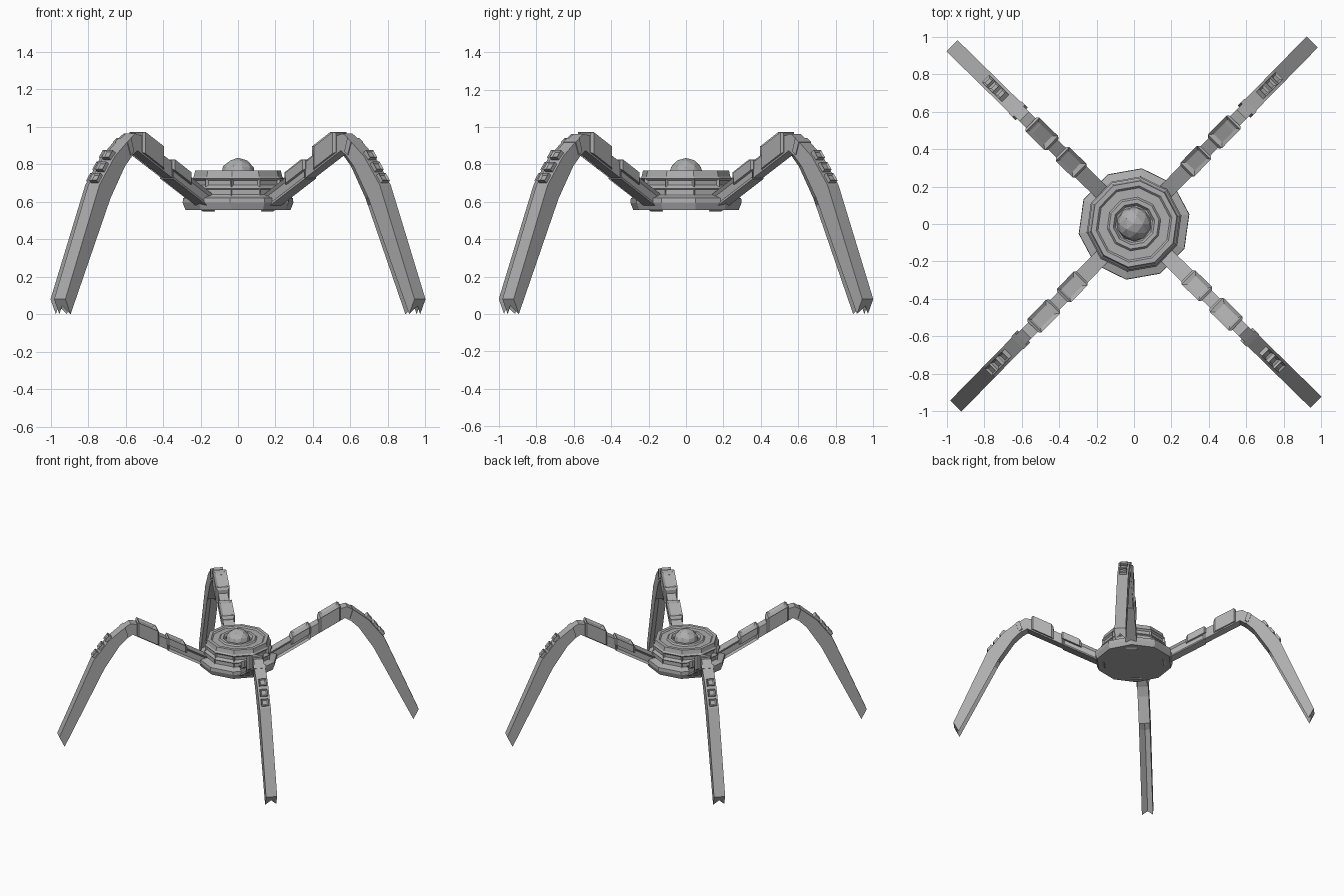
import bpy, bmesh, math
from mathutils import Matrix, Vector

if "Cube" in bpy.data.objects:
    bpy.data.objects.remove(bpy.data.objects["Cube"])

grey = bpy.data.materials.new("hull_grey")
grey.diffuse_color = (0.42, 0.42, 0.42, 1)
grey.use_nodes = True
grey.node_tree.nodes["Principled BSDF"].inputs["Base Color"].default_value = grey.diffuse_color
LEG_ANGLE = math.radians(45.6)


def finish(name, bm, turn=0.0):
    bmesh.ops.recalc_face_normals(bm, faces=bm.faces)
    me = bpy.data.meshes.new(name)
    bm.to_mesh(me)
    bm.free()
    me.materials.append(grey)
    ob = bpy.data.objects.new(name, me)
    ob.rotation_euler.z = turn
    bpy.context.collection.objects.link(ob)
    return ob


def four_legs(name, bm):
    """Link one leg part four times around the body."""
    first = finish(name, bm, LEG_ANGLE)
    for i in range(1, 4):
        ob = first.copy()
        ob.name = f"{name}_{i + 1}"
        ob.rotation_euler.z = LEG_ANGLE + i * math.pi / 2
        bpy.context.collection.objects.link(ob)


def loft(sections):
    """Bridge equal-length rings of points and cap both ends."""
    bm = bmesh.new()
    rings = [[bm.verts.new(p) for p in s] for s in sections]
    n = len(rings[0])
    for a, b in zip(rings, rings[1:]):
        for i in range(n):
            j = (i + 1) % n
            bm.faces.new((a[i], a[j], b[j], b[i]))
    bm.faces.new(rings[0])
    bm.faces.new(rings[-1])
    bmesh.ops.recalc_face_normals(bm, faces=bm.faces)
    return bm


def beam(r0, r1, low, high, half, taper=0.0):
    """Box following the rising upper leg; low/high are offsets from its top line."""
    def top(r):
        return 0.665 + 0.55 * (r - 0.28)

    def ring(r, shrink):
        h = half - shrink
        a, b = top(r) + low, top(r) + high - shrink
        return [(r, -h, a), (r, h, a), (r, h, b), (r, -h, b)]
    if not taper:
        return loft([ring(r0, 0), ring(r1, 0)])
    return loft([ring(r0, taper), ring(r0 + taper, 0), ring(r1 - taper, 0), ring(r1, taper)])


def inset(bm, rule, thickness, depth):
    bm.normal_update()
    faces = [f for f in bm.faces if rule(f)]
    bmesh.ops.inset_individual(bm, faces=faces, thickness=thickness, depth=depth, use_even_offset=True)


# Ten-sided body turned from a profile
profile = [(0.285, 0.557), (0.30, 0.595), (0.298, 0.62), (0.258, 0.632), (0.256, 0.672),
           (0.25, 0.677), (0.25, 0.725), (0.24, 0.735), (0.232, 0.767), (0.205, 0.767),
           (0.195, 0.757), (0.145, 0.757), (0.135, 0.768), (0.112, 0.768), (0.10, 0.75)]
bm = loft([[(r * math.cos(math.radians(10 + 36 * k)), r * math.sin(math.radians(10 + 36 * k)), z)
            for k in range(10)] for r, z in profile])
# Recessed slots and panels around the side
inset(bm, lambda f: 0.69 < f.calc_center_median().z < 0.71 and abs(f.normal.z) < 0.3, 0.012, -0.012)
inset(bm, lambda f: 0.645 < f.calc_center_median().z < 0.66 and abs(f.normal.z) < 0.3, 0.006, -0.006)
finish("body", bm)

# Faceted dome
bm = bmesh.new()
bmesh.ops.create_icosphere(bm, subdivisions=2, radius=0.094)
bmesh.ops.transform(bm, matrix=Matrix.Translation((0, 0, 0.741)), verts=bm.verts)
finish("dome", bm)

# Inner thigh with long recessed side panels
bm = beam(0.22, 0.54, -0.085, 0.0, 0.042)
inset(bm, lambda f: abs(f.normal.y) > 0.9, 0.016, -0.012)
four_legs("thigh", bm)

# Thigh collar with a recessed window on top
bm = beam(0.395, 0.545, -0.035, 0.022, 0.052, 0.012)
inset(bm, lambda f: f.normal.z > 0.8 and f.calc_area() > 0.008, 0.02, -0.012)
four_legs("thigh_collar", bm)

# Narrow link to the knee
four_legs("knee_link", beam(0.53, 0.80, -0.08, 0.005, 0.036))

# Knee box with a recessed window on top
bm = beam(0.605, 0.77, -0.07, 0.045, 0.052, 0.012)
inset(bm, lambda f: f.normal.z > 0.8 and f.calc_area() > 0.008, 0.02, -0.012)
four_legs("knee_box", bm)

# Curved shin with a grooved underside and forked tip: outer r, z, inner r, z, half width, groove
shin = [(0.73, 0.945, 0.74, 0.85, 0.036, 0.0), (0.82, 0.964, 0.80, 0.875, 0.036, 0.0),
        (0.865, 0.935, 0.84, 0.85, 0.036, 0.0), (0.875, 0.93, 0.85, 0.845, 0.042, 0.0),
        (0.985, 0.84, 0.905, 0.79, 0.042, 0.0), (1.10, 0.69, 1.015, 0.62, 0.042, 0.0),
        (1.13, 0.62, 1.035, 0.58, 0.042, 0.55), (1.36, 0.08, 1.32, 0.0, 0.042, 0.55)]
sections = []
for ro, zo, ri, zi, h, g in shin:
    o, i = Vector((ro, 0, zo)), Vector((ri, 0, zi))
    side = Vector((0, h, 0))
    sections.append([o - side, o + side, i + side, i.lerp(o, g), i - side])
four_legs("shin", loft(sections))

# Clip band where the shin widens
clip = [[(ro, -0.047, zo), (ro, 0.047, zo), (ri, 0.047, zi), (ri, -0.047, zi)]
        for ro, zo, ri, zi in [(0.862, 0.94, 0.84, 0.87), (0.89, 0.92, 0.865, 0.85)]]
four_legs("shin_clip", loft(clip))

# Three framed buttons down the outer shin
a, b = Vector((0.985, 0, 0.84)), Vector((1.10, 0, 0.69))
along = (b - a).normalized()
out = Vector((-along.z, 0, along.x))
for k, dist in enumerate((-0.005, 0.075, 0.15)):
    mid = a + along * dist + out * 0.004
    frame = Matrix((along, Vector((0, 1, 0)), out)).transposed().to_4x4()
    bm = bmesh.new()
    bmesh.ops.create_cube(bm, size=1, matrix=Matrix.Translation(mid) @ frame @ Matrix.Diagonal((0.052, 0.054, 0.034, 1)))
    bmesh.ops.recalc_face_normals(bm, faces=bm.faces)
    inset(bm, lambda f: f.normal.dot(out) > 0.9, 0.01, -0.008)
    four_legs(f"shin_button_{'abc'[k]}", bm)
